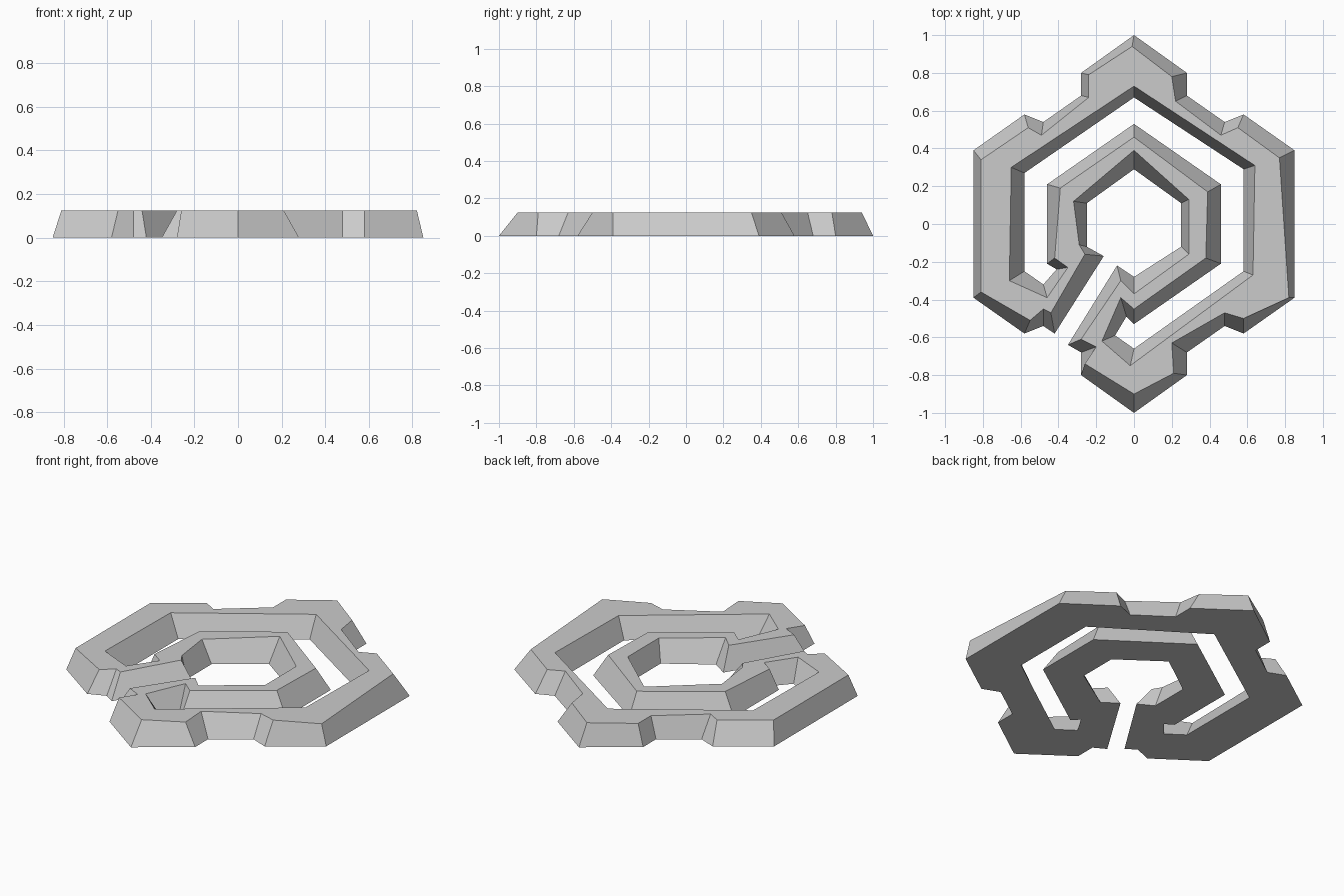
import bpy
import bmesh

# Remove the default cube
cube = bpy.data.objects.get("Cube")
if cube:
    bpy.data.objects.remove(cube, do_unlink=True)

HEIGHT = 0.125
UNIT = 0.01  # plan coordinates are in hundredths


def flip_x(points):
    return [(-x, y) for x, y in reversed(points)]


def flip_y(points):
    return [(x, -y) for x, y in reversed(points)]


# Outer hexagon with notched corners: one quarter, mirrored
quarter = [(28, 80), (28, 68), (48, 54), (58, 58), (85, 39)]
right_rim = quarter + flip_y(quarter)
left_rim = flip_x(right_rim)
front_left, back_left = left_rim[2:5], left_rim[5:]

# Slot walls running from the rim into the central hexagonal opening
slot_right = [(-35, -64), (-9, -22)]
slot_left = [(-16, -17), (-42, -58)]
opening = [(0, -28), (25, -12), (25, 11), (0, 29), (-25, 11), (-25, -12)]

body_foot = ([(0, 100)] + right_rim + [(0, -100)] + left_rim[:2]
             + slot_right + opening + slot_left + front_left + back_left)

# How far each upper corner leans away from its foot
rim_lean = [(-1, -6), (-8, -2), (-6, -3), (-2, -7), (-3, -7), (-8, -4),
            (-3, 0), (0, 8), (0, 7), (-8, 5), (-7, 1), (0, 10), (2, 6), (8, 3)]
opening_lean = [(7, 3), (2, -8), (0, -9), (4, -4), (4, 2), (0, 10),
                (-7, 1), (-4, 1), (-10, 1), (-2, 11)]
left_lean = [(0, 9), (3, 7), (4, 3), (4, -5), (2, -7), (-1, -7),
             (4, -1), (4, -1)]
body_lean = rim_lean + opening_lean + left_lean

# Channel between the outer and the inner ring, closed at both ends
channel_foot = [(0, 67), (58, 29), (58, -25), (0, -66), (-10, -59),
                (-4, -49), (0, -53), (46, -21), (46, 21), (0, 53),
                (-46, 21), (-46, -21), (-41, -24), (-48, -32),
                (-58, -25), (-58, 27)]
channel_lean = [(0, 6), (6, 2), (5, -2), (-2, -9), (-7, -3), (-3, 10),
                (0, 8), (-8, 3), (-7, -4), (0, -7), (7, -2), (4, 3),
                (6, 1), (2, -7), (-8, -5), (-7, 3)]


def add_wall(bm, foot, lean):
    """Add a sloping wall loop and return its lower and upper edges."""
    low = [bm.verts.new((x * UNIT, y * UNIT, 0)) for x, y in foot]
    high = [bm.verts.new(((x + dx) * UNIT, (y + dy) * UNIT, HEIGHT))
            for (x, y), (dx, dy) in zip(foot, lean)]
    lower, upper = [], []
    count = len(low)
    for i in range(count):
        j = (i + 1) % count
        bm.faces.new((low[i], low[j], high[j], high[i]))
        lower.append(bm.edges.get((low[i], low[j])))
        upper.append(bm.edges.get((high[i], high[j])))
    return lower, upper


# Walls, then the flat underside and top
bm = bmesh.new()
body_low, body_high = add_wall(bm, body_foot, body_lean)
channel_low, channel_high = add_wall(bm, channel_foot, channel_lean)
bmesh.ops.triangle_fill(bm, edges=body_low + channel_low,
                        use_beauty=True, normal=(0, 0, -1))
bmesh.ops.triangle_fill(bm, edges=body_high + channel_high,
                        use_beauty=True, normal=(0, 0, 1))
bmesh.ops.recalc_face_normals(bm, faces=bm.faces[:])

mesh = bpy.data.meshes.new("double_hexagon_ring")
bm.to_mesh(mesh)
bm.free()
ring = bpy.data.objects.new("double_hexagon_ring", mesh)
bpy.context.collection.objects.link(ring)

# Plain grey finish
grey = bpy.data.materials.new("light_grey")
grey.use_nodes = True
colour = (0.6, 0.6, 0.6, 1)
grey.diffuse_color = colour
grey.node_tree.nodes["Principled BSDF"].inputs["Base Color"].default_value = colour
mesh.materials.append(grey)
